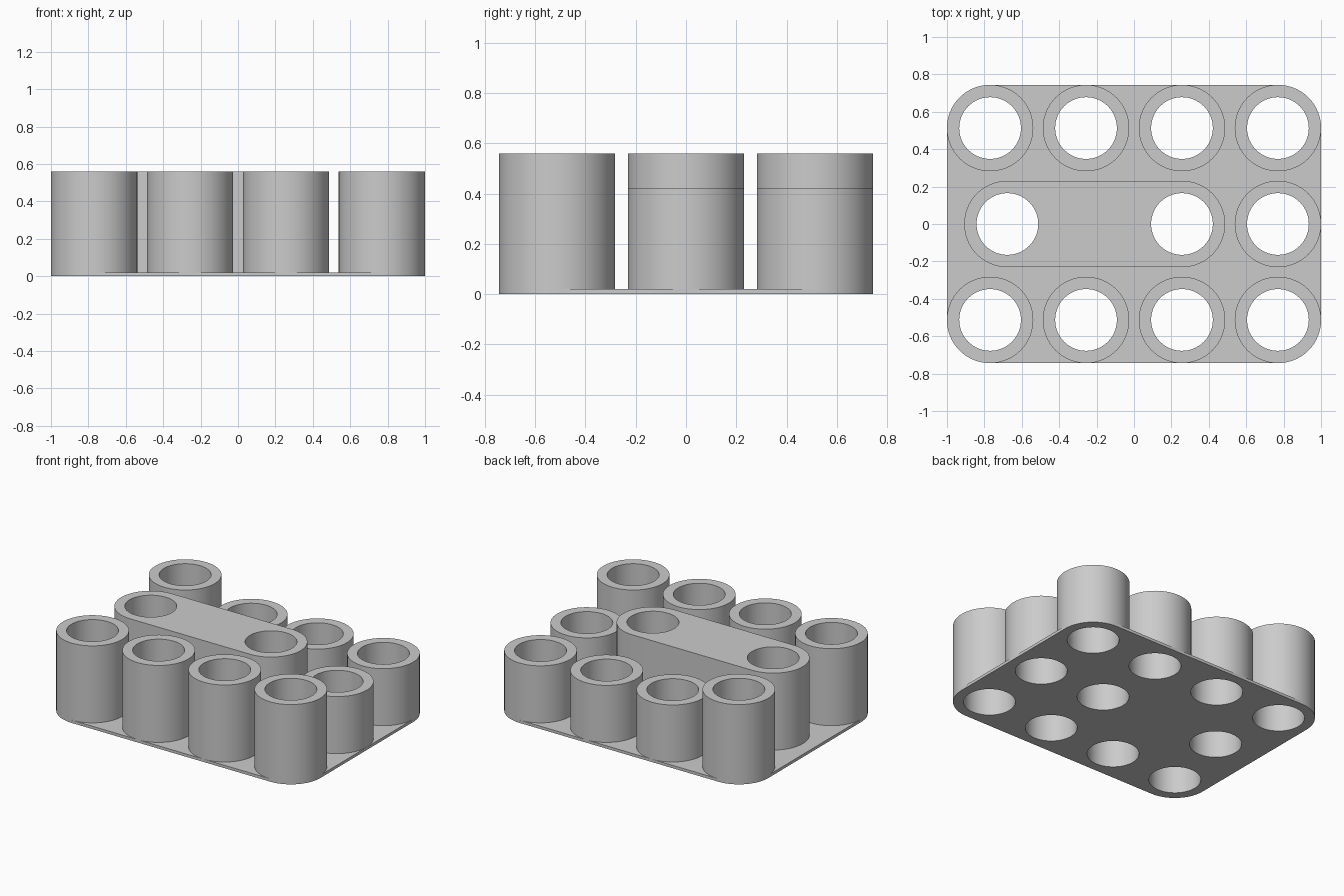
import bpy
import bmesh
import math

cube = bpy.data.objects.get("Cube")
if cube:
    bpy.data.objects.remove(cube, do_unlink=True)

PITCH = 0.513      # spacing of the sockets
OUTER = 0.231      # outer radius of a socket
BORE = 0.165       # hole radius
PLATE = 0.02       # base plate thickness
TALL, LOW = 0.56, 0.42
SEGMENTS = 64

grey = bpy.data.materials.new("plain grey")
grey.use_nodes = True
colour = (0.6, 0.6, 0.6, 1)
grey.diffuse_color = colour
grey.node_tree.nodes["Principled BSDF"].inputs["Base Color"].default_value = colour


def circle(x, y, radius):
    return [(x + radius * math.cos(math.tau * i / SEGMENTS),
             y + radius * math.sin(math.tau * i / SEGMENTS)) for i in range(SEGMENTS)]


def rounded_box(x0, x1, y0, y1, radius):
    """Outline running round four corner centres."""
    points = []
    quarter = SEGMENTS // 4
    for k, (cx, cy) in enumerate([(x1, y1), (x0, y1), (x0, y0), (x1, y0)]):
        for i in range(quarter + 1):
            a = math.pi / 2 * (k + i / quarter)
            p = (cx + radius * math.cos(a), cy + radius * math.sin(a))
            if not points or math.dist(p, points[-1]) > 1e-5:
                points.append(p)
    if math.dist(points[0], points[-1]) < 1e-5:
        points.pop()
    return points


def pierced_solid(name, outline, holes, z0, z1, closed_bottom):
    """Upright solid with straight holes through it."""
    bm = bmesh.new()
    rims = {z0: [], z1: []}
    for loop in [outline] + holes:
        low = [bm.verts.new((x, y, z0)) for x, y in loop]
        high = [bm.verts.new((x, y, z1)) for x, y in loop]
        n = len(loop)
        for i in range(n):
            j = (i + 1) % n
            bm.faces.new((low[i], low[j], high[j], high[i]))
            rims[z0].append(bm.edges.get((low[i], low[j])))
            rims[z1].append(bm.edges.get((high[i], high[j])))
    bmesh.ops.triangle_fill(bm, edges=rims[z1], use_beauty=True)
    if closed_bottom:
        bmesh.ops.triangle_fill(bm, edges=rims[z0], use_beauty=True)
    bmesh.ops.recalc_face_normals(bm, faces=bm.faces)
    mesh = bpy.data.meshes.new(name)
    bm.to_mesh(mesh)
    bm.free()
    mesh.materials.append(grey)
    obj = bpy.data.objects.new(name, mesh)
    bpy.context.collection.objects.link(obj)
    bpy.ops.object.select_all(action='DESELECT')
    obj.select_set(True)
    bpy.context.view_layer.objects.active = obj
    bpy.ops.object.shade_smooth_by_angle(angle=math.radians(30))


columns = [(i - 1.5) * PITCH for i in range(4)]
left_end, right_end = columns[0], columns[-1]
slot_start, slot_end = -0.677, columns[2]

# Single sockets: name, x, y, height
sockets = [("front_socket", x, -PITCH, TALL) for x in columns]
sockets += [("back_socket", x, PITCH, TALL if x == left_end else LOW) for x in columns]
sockets.append(("middle_socket", right_end, 0, LOW))
for name, x, y, height in sockets:
    pierced_solid(name, circle(x, y, OUTER), [circle(x, y, BORE)], PLATE, height, False)

# Long double socket in the middle row
slot_holes = [circle(slot_start, 0, BORE), circle(slot_end, 0, BORE)]
pierced_solid("double_socket", rounded_box(slot_start, slot_end, 0, 0, OUTER),
              slot_holes, PLATE, TALL, False)

# Base plate, pierced below every socket
plate_holes = [circle(x, y, BORE) for _, x, y, _ in sockets] + slot_holes
pierced_solid("base_plate", rounded_box(left_end, right_end, -PITCH, PITCH, OUTER),
              plate_holes, 0, PLATE, True)
